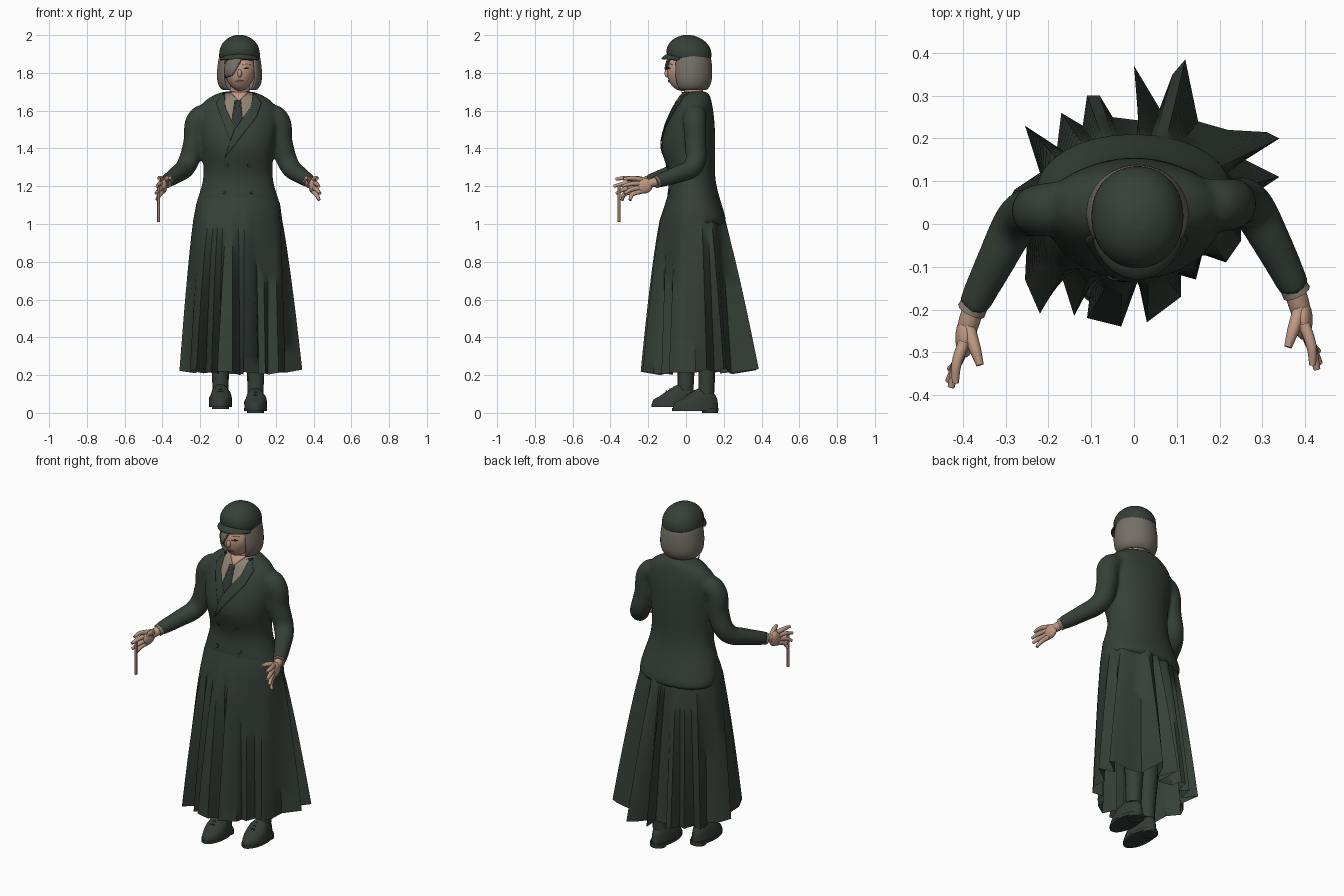
import bpy, bmesh, math
from mathutils import Vector
from mathutils.bvhtree import BVHTree

cube = bpy.data.objects.get("Cube")
if cube:
    bpy.data.objects.remove(cube, do_unlink=True)


def material(name, r, g, b):
    m = bpy.data.materials.new(name)
    m.use_nodes = True
    m.diffuse_color = (r, g, b, 1)
    m.node_tree.nodes["Principled BSDF"].inputs["Base Color"].default_value = (r, g, b, 1)
    return m


COAT = material("dark green wool", .036, .05, .039)
SHOE = material("dark shoe leather", .034, .045, .037)
TIE = material("tie green", .03, .04, .034)
SKIN = material("skin", .52, .32, .225)
HAIR = material("grey brown hair", .18, .16, .133)
SHIRT = material("taupe shirt", .27, .22, .165)
WAND = material("pinkish wood", .34, .2, .16)
LIPS = material("lips", .3, .14, .11)
EYES = material("dark eyes", .03, .02, .018)


def finish(bm, name, mat, subsurf=0, thick=0, angle=40):
    """Turn a bmesh into a shaded object."""
    bmesh.ops.recalc_face_normals(bm, faces=bm.faces)
    me = bpy.data.meshes.new(name)
    bm.to_mesh(me)
    bm.free()
    ob = bpy.data.objects.new(name, me)
    bpy.context.collection.objects.link(ob)
    me.materials.append(mat)
    if thick:
        mod = ob.modifiers.new("thickness", 'SOLIDIFY')
        mod.thickness = thick
        mod.offset = 0
    if subsurf:
        mod = ob.modifiers.new("smooth", 'SUBSURF')
        mod.levels = mod.render_levels = subsurf
    bpy.ops.object.select_all(action='DESELECT')
    ob.select_set(True)
    bpy.context.view_layer.objects.active = ob
    bpy.ops.object.shade_smooth_by_angle(angle=math.radians(angle))
    return ob


def bridge(rings, closed=True, caps=True):
    """Skin a list of equal point rings."""
    bm = bmesh.new()
    rows = [[bm.verts.new(p) for p in ring] for ring in rings]
    n = len(rows[0])
    for a, b in zip(rows, rows[1:]):
        for i in range(n if closed else n - 1):
            j = (i + 1) % n
            bm.faces.new((a[i], a[j], b[j], b[i]))
    if caps:
        bm.faces.new(rows[0])
        bm.faces.new(rows[-1])
    return bm


def oval(z, cx, front, back, rx, n=28, power=.9, gap=0):
    """Rounded ring; gap leaves an opening (radians each side) at the front."""
    pts = []
    for i in range(n):
        a = -math.pi / 2 + gap + (2 * math.pi - 2 * gap) * i / (n - 1 if gap else n)
        c, s = math.cos(a), math.sin(a)
        pts.append((cx + rx * math.copysign(abs(c) ** power, c),
                    (front + back) / 2 + (back - front) / 2 * math.copysign(abs(s) ** power, s), z))
    return pts


def tube(name, pts, mat):
    """Tapered tube through (x, y, z, radius) points."""
    cu = bpy.data.curves.new(name, 'CURVE')
    cu.dimensions = '3D'
    cu.bevel_depth = 1
    cu.bevel_resolution = 3
    cu.resolution_u = 6
    cu.use_fill_caps = True
    sp = cu.splines.new('BEZIER')
    sp.bezier_points.add(len(pts) - 1)
    for bp, (x, y, z, r) in zip(sp.bezier_points, pts):
        bp.co = (x, y, z)
        bp.radius = r
        bp.handle_left_type = bp.handle_right_type = 'AUTO'
    tmp = bpy.data.objects.new(name + "_path", cu)
    bpy.context.collection.objects.link(tmp)
    dg = bpy.context.evaluated_depsgraph_get()
    bm = bmesh.new()
    bm.from_mesh(tmp.evaluated_get(dg).to_mesh())
    bmesh.ops.remove_doubles(bm, verts=bm.verts, dist=.0001)
    bpy.data.objects.remove(tmp, do_unlink=True)
    return finish(bm, name, mat, angle=60)


def ball(name, center, size, mat, shape=None):
    bm = bmesh.new()
    bmesh.ops.create_uvsphere(bm, u_segments=24, v_segments=16, radius=1)
    for v in bm.verts:
        if shape:
            shape(v.co)
        v.co = Vector(center) + v.co * Vector(size)
    return finish(bm, name, mat)


def plate(name, outline, target, mat, lift=.003, thick=.004):
    """Thin panel laid over the front of a target surface."""
    tree = BVHTree.FromObject(target, bpy.context.evaluated_depsgraph_get())
    bm = bmesh.new()
    bm.faces.new([bm.verts.new((x, 0, z)) for x, z in outline])
    bmesh.ops.triangulate(bm, faces=bm.faces)
    for _ in range(3):
        bmesh.ops.subdivide_edges(bm, edges=bm.edges, cuts=1, use_grid_fill=True)
    for v in bm.verts:
        hit = tree.ray_cast(Vector((v.co.x, -1, v.co.z)), Vector((0, 1, 0)))[0]
        if hit is None:
            hit = tree.find_nearest(Vector((v.co.x, -.05, v.co.z)))[0]
        v.co.y = hit.y - lift
    return finish(bm, name, mat, thick=thick)


# Jacket body (z, front y, back y, half width) fused with both sleeves
body = [(1.705, -.005, .112, .075), (1.685, -.025, .126, .125), (1.655, -.042, .135, .18),
        (1.61, -.068, .144, .212), (1.54, -.102, .153, .214), (1.43, -.138, .157, .198), (1.36, -.126, .156, .187),
        (1.26, -.086, .152, .18), (1.19, -.094, .164, .195), (1.11, -.108, .188, .225),
        (1.04, -.08, .21, .235), (.975, -.05, .226, .24)]
jacket = finish(bridge([oval(z, 0, f, b, w, power=.96) for z, f, b, w in body]), "jacket", COAT, subsurf=1)
sleeves = []
for side, dy in ((1, 0), (-1, -.042)):
    arm = [(.135, .05, 1.575, .06), (.204, .045 + dy / 4, 1.562, .067), (.232, .05 + dy / 2, 1.43, .062),
           (.272, .042 + dy * .8, 1.31, .058), (.325, -.048 + dy, 1.262, .049), (.38, -.158 + dy, 1.225, .039)]
    sleeves.append(tube("sleeve", [(side * x, y, z, r) for x, y, z, r in arm], COAT))
for ob in sleeves + [jacket]:
    ob.select_set(True)
bpy.context.view_layer.objects.active = jacket
bpy.ops.object.join()
fuse = jacket.modifiers.new("fuse", 'REMESH')
fuse.mode = 'VOXEL'
fuse.voxel_size = .009
fuse.use_smooth_shade = True
soften = jacket.modifiers.new("soften", 'SMOOTH')
soften.iterations = 10

# Pleated skirt: a smooth bell near the hips that breaks into uneven folds at the hem
hem = [(.25, .05), (.34, .11), (.26, .15), (.34, .2), (.31, .215), (.22, .22), (.15, .24), (.12, .385),
       (.09, .35), (.06, .27), (.0, .37), (.03, .24), (-.05, .25), (-.08, .3), (-.11, .3), (-.12, .23),
       (-.17, .26), (-.18, .18), (-.255, .23), (-.22, .12), (-.28, .08), (-.31, .02), (-.25, -.03),
       (-.255, -.13), (-.22, -.21), (-.17, -.12), (-.14, -.215), (-.1, -.14), (-.11, -.22), (-.03, -.24),
       (.01, -.13), (.03, -.23), (.11, -.17), (.11, -.12), (.145, -.13), (.16, -.07), (.215, -.09), (.25, -.04)]
hem = [Vector(p) for p in hem]
rows = []
for k in range(-1, 11):
    t = max(k, 0) / 10
    shrink = .8 if k < 0 else 1
    row = []
    for i, p in enumerate(hem):
        near = [hem[(i + d) % len(hem)] for d in (-2, -1, 0, 1, 2)]
        bell = sum(near, Vector((0, 0))) / len(near)
        a = math.atan2((bell.y - .035) / .145, bell.x / .222)
        hip = Vector((.222 * math.cos(a), .145 * math.sin(a))) * shrink + Vector((0, .035))
        ease = t ** (.55 + .25 * min(1, max(0, (p.y + .05) / .25)))
        flat = hip + (bell - hip) * ease + (p - bell) * t ** .85
        top = 1.2 if k < 0 else 1.11
        low = .17 + .17 * math.hypot(p.x, p.y - .04)
        row.append((flat.x, flat.y, top + (low - top) * t))
    rows.append(row)
finish(bridge(rows, caps=False), "pleated_skirt", COAT, angle=50)

# Shirt front, open collar, tie, lapels and buttons
plate("shirt_front", [(-.075, 1.695), (.088, 1.695), (.075, 1.62), (-.01, 1.5), (-.07, 1.62)], jacket, SHIRT)
plate("open_collar", [(-.04, 1.7), (.055, 1.7), (.005, 1.648)], jacket, SKIN, .006)
plate("tie", [(-.018, 1.652), (.016, 1.652), (.008, 1.625), (.024, 1.56), (-.008, 1.51), (-.032, 1.56), (-.012, 1.625)],
      jacket, TIE, .008)
plate("left_lapel", [(.085, 1.7), (.125, 1.64), (.1, 1.57), (-.07, 1.35), (-.015, 1.51), (.068, 1.62)], jacket, COAT, .006)
plate("right_lapel", [(-.072, 1.7), (-.115, 1.64), (-.085, 1.56), (-.04, 1.44), (-.012, 1.51), (-.066, 1.61)],
      jacket, COAT, .004)
for side in (-1, 1):
    for x, z in ((.06, 1.31), (.075, 1.17)):
        ring = [(side * x + .011 * math.cos(i * math.pi / 5), z + .011 * math.sin(i * math.pi / 5)) for i in range(10)]
        plate("button", ring, jacket, TIE)

# Cuffs and spread hands
for side, word, dy in ((1, "left", 0), (-1, "right", -.042)):
    def limb(part, pts, mat):
        tube(word + "_" + part, [(side * x, y + dy, z, r) for x, y, z, r in pts], mat)

    limb("cuff", [(.37, -.14, 1.23, .032), (.381, -.162, 1.222, .034)], SHIRT)
    limb("wrist", [(.37, -.14, 1.23, .025), (.385, -.185, 1.217, .025), (.392, -.21, 1.21, .023)], SKIN)
    ball(word + "_palm", (side * .396, -.224 + dy, 1.203), (.022, .047, .042), SKIN)
    for finger, y, z, x in (("index", -.33, 1.238, .418), ("middle", -.34, 1.2, .428),
                            ("ring", -.327, 1.162, .434), ("little", -.297, 1.126, .43)):
        knuckle = 1.203 + (z - 1.18) * .55
        limb(finger + "_finger", [(.398, -.235, knuckle, .014), (.415, -.285, (knuckle + z) / 2 + .006, .012),
                                  (x, y, z, .008)], SKIN)
    limb("thumb", [(.388, -.2, 1.222, .017), (.372, -.25, 1.24, .014), (.36, -.288, 1.245, .009)], SKIN)
tube("thin_wand", [(-.42, -.355, 1.01, .008), (-.42, -.355, 1.1, .008), (-.42, -.355, 1.2, .008)], WAND)


# Legs and shoes
def shoe_shape(co):
    rise = .48 + .52 * min(1, max(0, (co.y + .7) / .9))
    co.z = max(co.z, 0) ** .6 * rise
    co.x *= 1.1 - .15 * co.y * co.y if co.y < 0 else 1 - .15 * co.y


for word, x, y, z in (("left", .093, .05, 0), ("right", -.093, -.06, .02)):
    tube(word + "_leg", [(x * .95, y + .06, .7, .065), (x, y + .065, .4, .058), (x, y + .06, .22, .046),
                         (x, y + .058, .1 + z, .042)], COAT)
    ball(word + "_shoe", (x, y, z + .02), (.056, .12, .115), SHOE, shoe_shape)
    sole = [[(x + .06 * math.cos(a), y + .123 * math.sin(a), h) for a in
             [i * math.pi / 12 for i in range(24)]] for h in (z + .01, z + .026)]
    finish(bridge(sole), word + "_sole", SHOE)
    heel = [oval(h, x, y + .035, y + .12, .045, 16) for h in (z, z + .02)]
    finish(bridge(heel), word + "_heel", SHOE)
    for k in range(3):
        ly, lz = y - .04 + k * .02, z + .085 + k * .011
        tube(word + "_lace", [(x - .024, ly, lz, .004), (x, ly - .004, lz + .01, .004), (x + .024, ly, lz, .004)], TIE)


# Head with neck, face, nose and features
def jaw(co):
    if co.z < 0:
        co.x *= 1 + .22 * co.z
        co.y -= .1 * co.z * co.z


tube("neck", [(.008, .045, 1.64, .058), (.008, .04, 1.7, .052), (.01, .03, 1.78, .05)], SKIN)
face = ball("head", (.01, -.008, 1.81), (.086, .092, .106), SKIN, jaw)
ball("nose", (.009, -.098, 1.797), (.012, .016, .022), SKIN)
plate("lips", [(-.013, 1.757), (.01, 1.762), (.033, 1.757), (.01, 1.749)], face, LIPS, .003)
plate("left_eye", [(.028, 1.824), (.045, 1.83), (.062, 1.824), (.045, 1.82)], face, EYES, .003)
plate("left_brow", [(.024, 1.843), (.046, 1.85), (.068, 1.843), (.046, 1.845)], face, HAIR, .003)

# Bobbed hair and the fringe swept over one eye
bob = [(1.9, -.07, .122, .1), (1.86, -.085, .13, .107), (1.8, -.088, .134, .115),
       (1.75, -.08, .13, .113), (1.722, -.065, .115, .098), (1.71, -.05, .1, .08)]
finish(bridge([oval(z, .008, f, b, w, 26, 1, .76) for z, f, b, w in bob], closed=False, caps=False),
       "bobbed_hair", HAIR, subsurf=1, thick=.014)
plate("fringe", [(-.072, 1.885), (.022, 1.885), (.012, 1.855), (-.03, 1.785), (-.068, 1.772)], face, HAIR, .012, .009)

# Cap crown and visor
crown = [(1.855, -.085, .13, .104), (1.885, -.1, .137, .11), (1.92, -.108, .136, .108),
         (1.952, -.096, .118, .096), (1.98, -.07, .088, .072), (1.996, -.033, .048, .038), (2.001, -.01, .025, .016)]
finish(bridge([oval(z, .008, f, b, w, 24, .95) for z, f, b, w in crown]), "cap_crown", COAT, subsurf=1)
visor = []
for front, drop in ((-.088, .004), (-.114, -.008), (-.132, -.026)):
    arc = [-1.2 + 2.4 * i / 14 for i in range(15)]
    visor.append([(.008 + (.106 + (-.085 - front) * .1) * math.sin(a), .01 + (front - .01) * math.cos(a),
                   1.862 + .036 * math.cos(a) + drop * math.cos(a)) for a in arc])
finish(bridge(visor, closed=False, caps=False), "cap_visor", COAT, subsurf=1, thick=.008)
